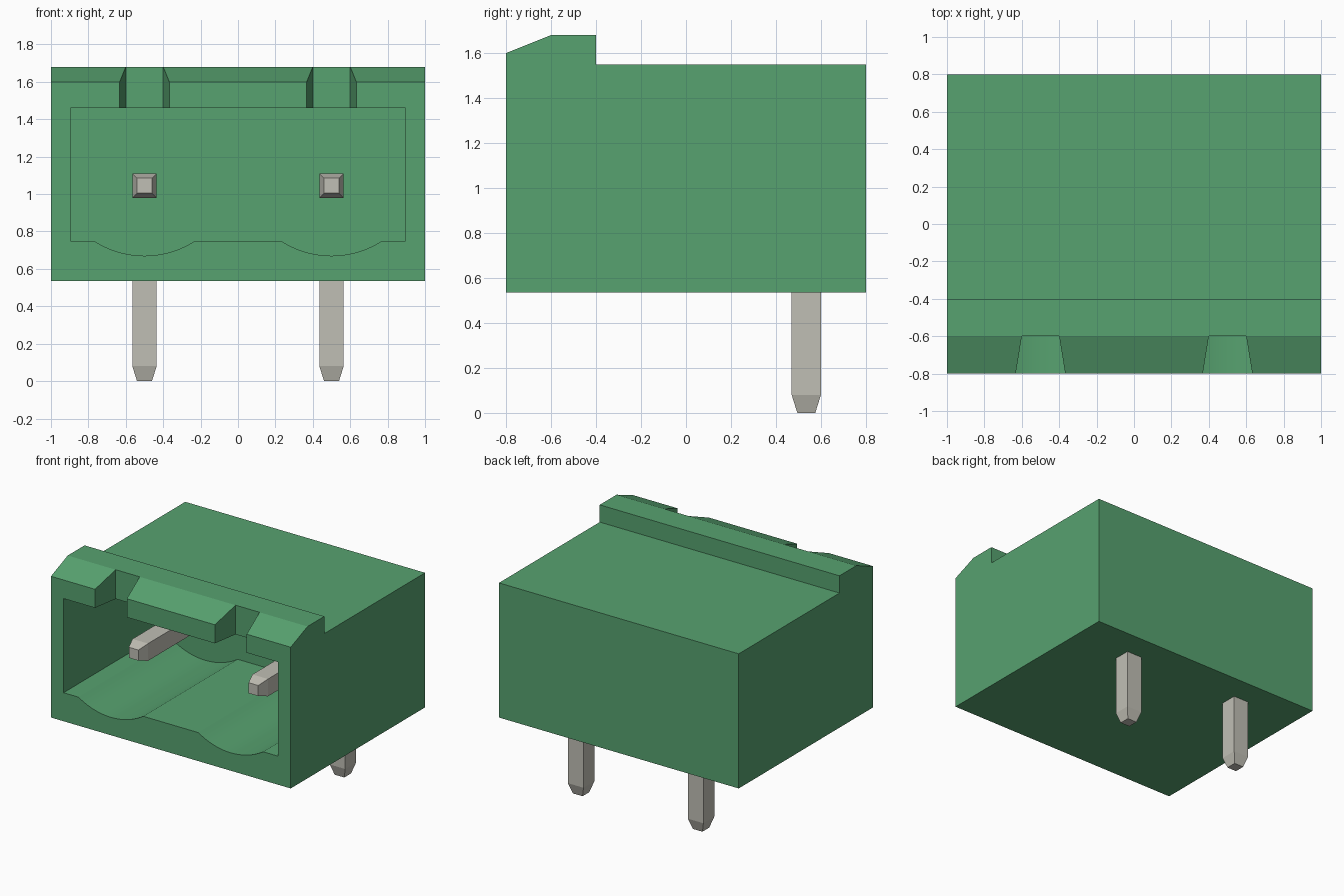
import bpy
import bmesh
import math

if "Cube" in bpy.data.objects:
    bpy.data.objects.remove(bpy.data.objects["Cube"])


def material(name, colour):
    mat = bpy.data.materials.new(name)
    mat.use_nodes = True
    mat.diffuse_color = colour
    mat.node_tree.nodes["Principled BSDF"].inputs["Base Color"].default_value = colour
    return mat


green = material("green plastic", (0.095, 0.36, 0.16, 1))
metal = material("tinned metal", (0.53, 0.52, 0.46, 1))


def loft(name, rings, mat):
    """Skin a list of equal-length closed rings and cap both ends."""
    bm = bmesh.new()
    loops = [[bm.verts.new(p) for p in ring] for ring in rings]
    for a, b in zip(loops, loops[1:]):
        for i in range(len(a)):
            j = (i + 1) % len(a)
            bm.faces.new((a[i], a[j], b[j], b[i]))
    bm.faces.new(loops[0])
    bm.faces.new(loops[-1])
    bmesh.ops.recalc_face_normals(bm, faces=bm.faces)
    mesh = bpy.data.meshes.new(name)
    bm.to_mesh(mesh)
    bm.free()
    obj = bpy.data.objects.new(name, mesh)
    mesh.materials.append(mat)
    bpy.context.collection.objects.link(obj)
    return obj


def cut(target, cutter):
    bpy.context.view_layer.objects.active = target
    mod = target.modifiers.new("cut", "BOOLEAN")
    mod.operation = "DIFFERENCE"
    mod.solver = "EXACT"
    mod.object = cutter
    bpy.ops.object.modifier_apply(modifier=mod.name)
    bpy.data.objects.remove(cutter)


PIN_X = (-0.5, 0.5)
PIN_Y, PIN_Z = 0.535, 1.045

# Housing: side profile with the raised, sloped lip at the front
side = [(-0.8, 0.535), (0.8, 0.535), (0.8, 1.55), (-0.4, 1.55),
        (-0.4, 1.68), (-0.6, 1.68), (-0.8, 1.6)]
housing = loft("housing", [[(x, y, z) for y, z in side] for x in (-1, 1)], green)

# Socket: rectangular opening with a shallow round channel under each pin
half, depth, floor, steps = 0.27, 0.08, 0.75, 18
radius = (half ** 2 + depth ** 2) / (2 * depth)
sweep = math.asin(half / radius)
opening = [(0.895, 1.46), (-0.895, 1.46), (-0.895, floor)]
for cx in PIN_X:
    for i in range(steps + 1):
        a = sweep * (2 * i / steps - 1)
        opening.append((cx + radius * math.sin(a),
                        floor - depth + radius * (1 - math.cos(a))))
opening.append((0.895, floor))
cut(housing, loft("socket_cutter",
                  [[(x, y, z) for x, z in opening] for y in (-1, 0.325)], green))

# Keying slots through the lip, narrowing towards the back
for cx in PIN_X:
    plan = [(-0.165, -1.0), (0.165, -1.0), (0.1, -0.6), (-0.1, -0.6)]
    cut(housing, loft("slot_cutter",
                      [[(cx + x, y, z) for x, y in plan] for z in (1.3, 1.9)], green))

# Pins: one square wire bent at a right angle, with tapered ends
thick, tip = 0.065, 0.04
corners = [(-1, -1), (1, -1), (1, 1), (-1, 1)]
for cx, label in zip(PIN_X, ("right", "left")):
    rings = [[(cx + u * w, y, PIN_Z + v * w) for u, v in corners]
             for y, w in ((-0.53, tip), (-0.45, thick))]
    rings.append([(cx + u * thick, PIN_Y + v * thick, PIN_Z + v * thick)
                  for u, v in corners])
    rings += [[(cx + u * w, PIN_Y + v * w, z) for u, v in corners]
              for z, w in ((0.08, thick), (0, tip))]
    loft(label + "_pin", rings, metal)

# Smooth channels, sharp edges elsewhere
bpy.ops.object.select_all(action="DESELECT")
housing.select_set(True)
bpy.context.view_layer.objects.active = housing
bpy.ops.object.shade_smooth_by_angle(angle=math.radians(20))
